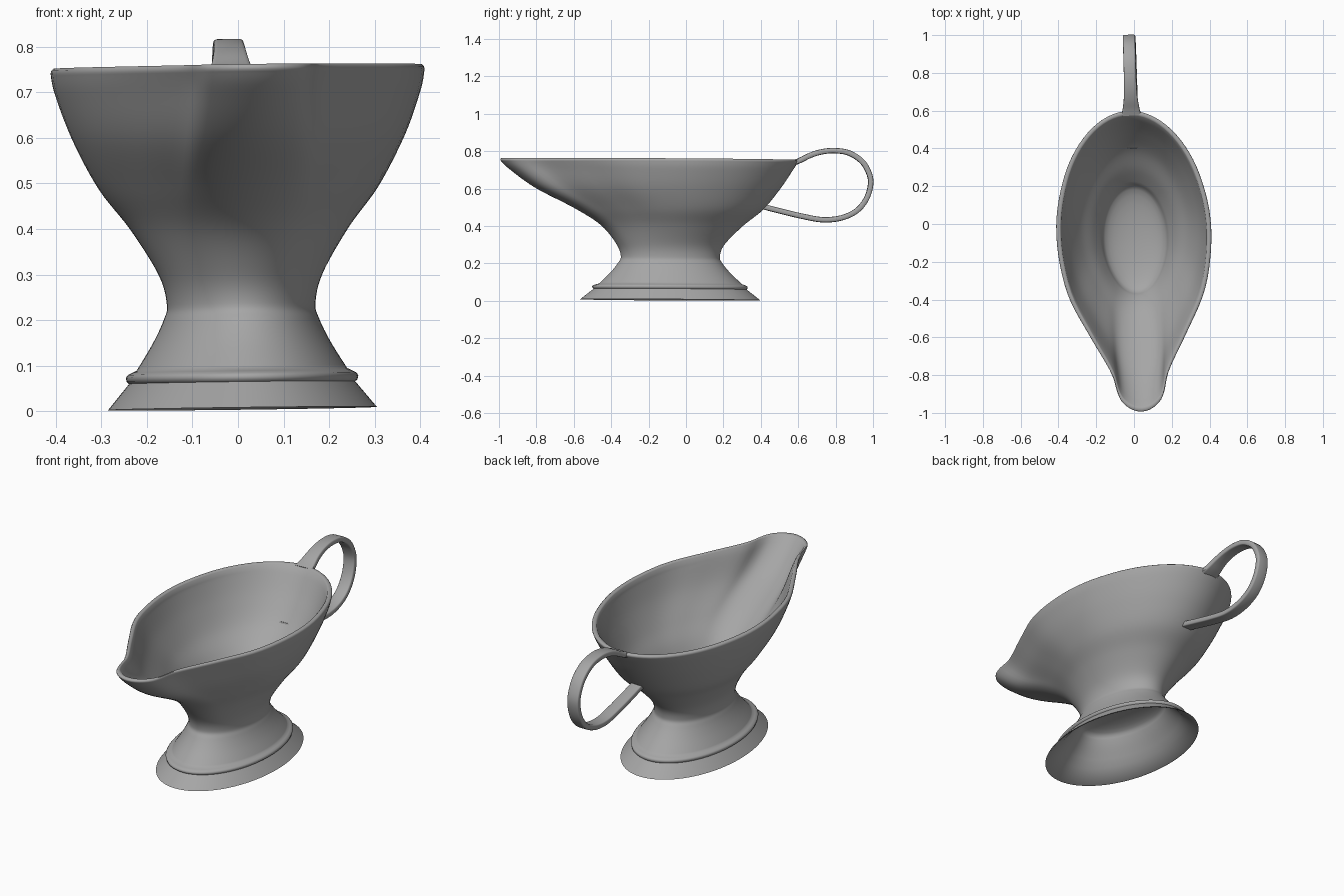
import bpy, bmesh
from math import sin, cos, pi, radians
from mathutils import Vector

if "Cube" in bpy.data.objects:
    bpy.data.objects.remove(bpy.data.objects["Cube"])

SEG = 96
metal = bpy.data.materials.new("dull_metal")
metal.diffuse_color = (.38, .38, .38, 1)
metal.use_nodes = True
metal.node_tree.nodes["Principled BSDF"].inputs["Base Color"].default_value = metal.diffuse_color


def spline(points, steps):
    """Catmull-Rom through tuples of any length."""
    out = []
    n = len(points)
    for i in range(n - 1):
        p0, p1, p2, p3 = (points[min(max(j, 0), n - 1)] for j in (i - 1, i, i + 1, i + 2))
        for s in range(steps):
            t = s / steps
            out.append(tuple(0.5 * (2 * b + (c - a) * t + (2 * a - 5 * b + 4 * c - d) * t * t
                                    + (3 * b - a - 3 * c + d) * t ** 3)
                             for a, b, c, d in zip(p0, p1, p2, p3)))
    out.append(tuple(points[-1]))
    return out


def loft(name, rings, angle, turn, shift):
    """Skin closed rings of points, cap both ends; the piece sits slightly askew."""
    bm = bmesh.new()
    loops = [[bm.verts.new(p) for p in ring] for ring in rings]
    n = len(loops[0])
    for a, b in zip(loops, loops[1:]):
        for i in range(n):
            j = (i + 1) % n
            bm.faces.new((a[i], a[j], b[j], b[i]))
    bm.faces.new(loops[0][::-1])
    bm.faces.new(loops[-1])
    bmesh.ops.recalc_face_normals(bm, faces=bm.faces)
    mesh = bpy.data.meshes.new(name)
    bm.to_mesh(mesh)
    bm.free()
    mesh.materials.append(metal)
    ob = bpy.data.objects.new(name, mesh)
    bpy.context.collection.objects.link(ob)
    ob.rotation_euler = (-0.006, -0.012, turn)
    ob.location.x = shift
    bpy.ops.object.select_all(action='DESELECT')
    ob.select_set(True)
    bpy.context.view_layer.objects.active = ob
    bpy.ops.object.shade_smooth_by_angle(angle=radians(angle))
    return ob


# Spout outline: width multiplier against angle from the back (degrees)
OUTLINE = [(0, 1.08), (41, 1.08), (60, 1.06), (75, 1.035), (90, .975), (104, .89), (120, .71),
           (138, .55), (151, .62), (160, .69), (180, .72)]
outline = spline(OUTLINE, 8)


def spout_factor(deg):
    for (a, m), (b, k) in zip(outline, outline[1:]):
        if deg <= b:
            return m + (k - m) * (deg - a) / (b - a)
    return outline[-1][1]


def ring(z, half, front, back, blend):
    """Ellipse that turns into the pouring-lip outline as blend goes to 1."""
    pts = []
    for i in range(SEG):
        t = 2 * pi * i / SEG
        deg = 360 * min(i, SEG - i) / SEG
        m = 1 + blend * (spout_factor(deg) - 1)
        pts.append((half * m * sin(t), (front + back) / 2 + (back - front) / 2 * cos(t), z))
    return pts


def inset(row, d, dz):
    z, h, f, b, k = row
    return (z + dz, h - d, f + d, b - d, k)


def dome(row, height, steps=7):
    """Rounded bottom closing a row towards its centre."""
    z, h, f, b, k = row
    mid, out = (f + b) / 2, []
    for i in range(1, steps + 1):
        a = pi / 2 * i / (steps + .4)
        c = cos(a)
        out.append((z + height * sin(a), h * c, mid + (f - mid) * c, mid + (b - mid) * c, k * c))
    return out


# Profile rows: height, half width, front y, back y, spout blend
foot = [(.005, .295, -.567, .398, 0), (.062, .248, -.495, .325, 0), (.066, .253, -.501, .329, 0),
        (.075, .255, -.503, .330, 0), (.081, .251, -.497, .326, 0), (.086, .242, -.482, .313, 0)]
wall = spline([(.091, .231, -.464, .299, 0), (.15, .195, -.405, .237, 0), (.20, .171, -.366, .195, 0),
               (.235, .163, -.35, .18, 0), (.30, .180, -.373, .203, .05), (.40, .240, -.455, .30, .25),
               (.49, .308, -.595, .410, .5), (.60, .365, -.81, .50, .8), (.70, .400, -.95, .567, 1),
               (.745, .409, -.997, .595, 1)], 6)
lip = [(.752, .408, -.998, .595, 1), (.757, .403, -.993, .590, 1), (.757, .389, -.977, .577, 1),
       (.752, .384, -.970, .571, 1)]

hollow = [inset(r, .016, 0) for r in wall if r[0] < .19][::-1]
under = dome(hollow[0], .05)[::-1] + hollow + [inset(foot[1], .014, 0), inset(foot[0], .006, 0)]
inside = [inset(r, .023, .016) for r in wall if .32 < r[0] < .72][::-1]
rows = under + foot + wall + lip + inside + dome(inside[-1], -.07)
loft("sauce_boat_body", [ring(*r) for r in rows], 60, .045, .006)

# Looped strap handle: y, z, strap width
PATH = [(.575, .742, .105), (.61, .757, .088), (.66, .782, .074), (.72, .801, .067), (.79, .808, .065),
        (.87, .795, .065), (.94, .748, .065), (.978, .68, .065), (.983, .62, .065), (.96, .548, .065),
        (.91, .487, .065), (.83, .449, .065), (.73, .438, .065), (.62, .456, .065), (.52, .479, .065),
        (.395, .510, .062)]
path = spline(PATH, 5)
sections = []
for i, (y, z, w) in enumerate(path):
    a, b = path[max(i - 1, 0)], path[min(i + 1, len(path) - 1)]
    normal = Vector((0, -(b[1] - a[1]), b[0] - a[0])).normalized()
    sec = []
    for k in range(16):
        c, s = cos(2 * pi * k / 16), sin(2 * pi * k / 16)
        u = abs(c) ** .3 * (1 if c > 0 else -1)
        v = abs(s) ** .4 * (1 if s > 0 else -1)
        sec.append(Vector((u * w / 2, y, z)) + normal * v * .0145)
    sections.append(sec)
loft("handle", sections, 45, .03, .012)
